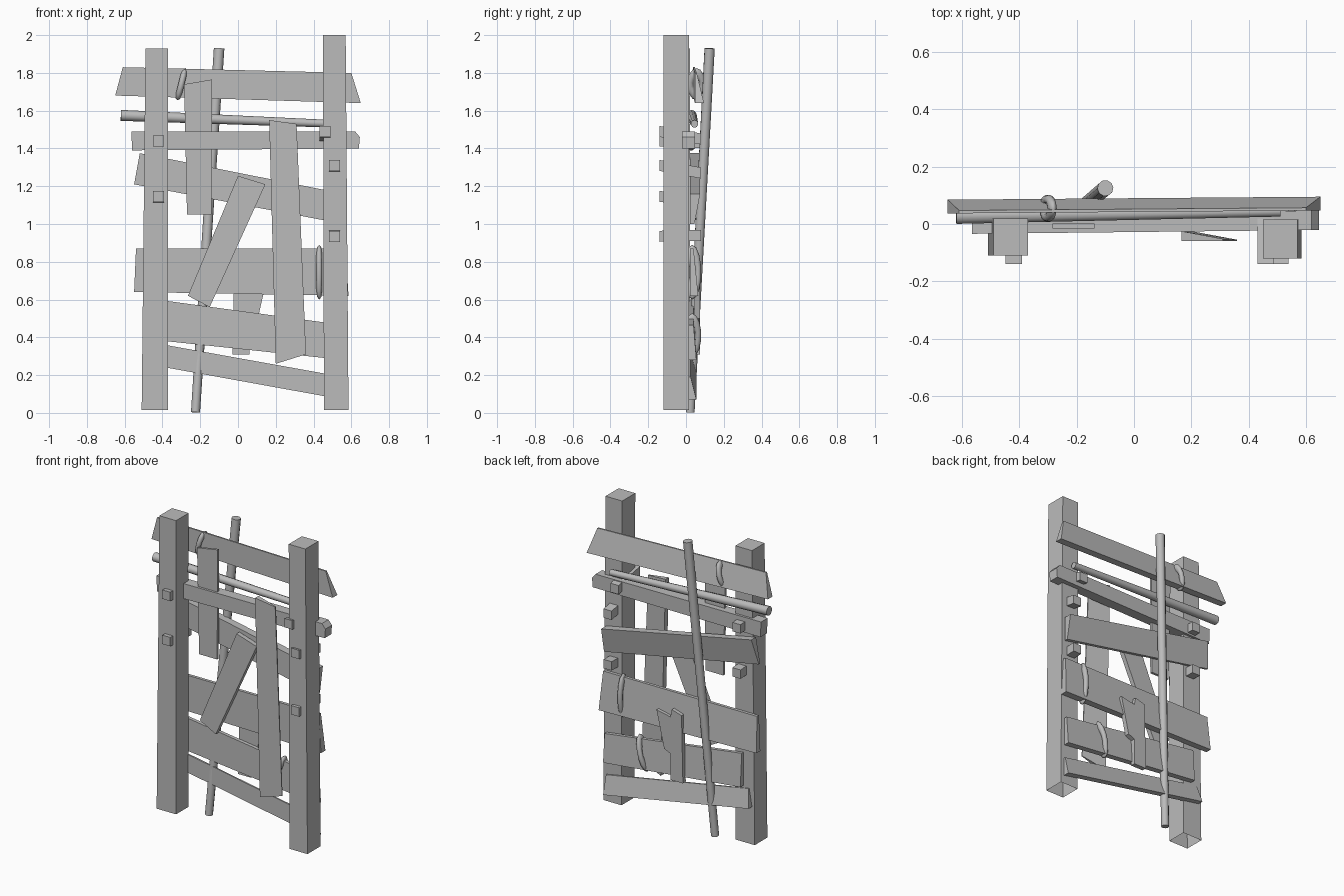
import bpy, bmesh, math
from mathutils import Vector

if "Cube" in bpy.data.objects:
    bpy.data.objects.remove(bpy.data.objects["Cube"], do_unlink=True)

GREY = (0.5, 0.5, 0.5, 1)
wood = bpy.data.materials.new("weathered grey")
wood.use_nodes = True
wood.diffuse_color = GREY
wood.node_tree.nodes["Principled BSDF"].inputs["Base Color"].default_value = GREY


def loft(name, first, second, cap_first=True):
    """Join two matching outlines into a solid."""
    bm = bmesh.new()
    a = [bm.verts.new(p) for p in first]
    b = [bm.verts.new(p) for p in second]
    n = len(a)
    if cap_first:
        bm.faces.new(a)
    bm.faces.new(b[::-1])
    for i in range(n):
        j = (i + 1) % n
        bm.faces.new((a[i], b[i], b[j], a[j]))
    bmesh.ops.recalc_face_normals(bm, faces=bm.faces)
    mesh = bpy.data.meshes.new(name)
    bm.to_mesh(mesh)
    bm.free()
    mesh.materials.append(wood)
    obj = bpy.data.objects.new(name, mesh)
    bpy.context.collection.objects.link(obj)
    return obj


def plank(name, outline, front, back, slope=0.0):
    """Board from an x-z outline; back gives the depth at each corner."""
    loft(name,
         [(x, front + slope * x, z) for x, z in outline],
         [(x, y + slope * x, z) for (x, z), y in zip(outline, back)])


def post(name, low, high, y0, y1, top):
    def ring(x0, x1, z):
        return [(x0, y0, z), (x1, y0, z), (x1, y1, z), (x0, y1, z)]
    loft(name, ring(*low, 0.015), ring(*high, top), cap_first=False)


def pole(name, start, end, r1, r2):
    a, b = Vector(start), Vector(end)
    bpy.ops.mesh.primitive_cone_add(vertices=10, radius1=r1, radius2=r2,
                                    depth=(b - a).length, location=(a + b) / 2)
    obj = bpy.context.object
    obj.rotation_euler = (b - a).to_track_quat('Z', 'Y').to_euler()
    finish(obj, name)


def finish(obj, name):
    obj.name = name
    obj.data.materials.append(wood)
    bpy.ops.object.shade_smooth_by_angle(angle=math.radians(50))


def binding(name, x, y, z, height, tilt):
    """Stretched ring tied round a board."""
    bpy.ops.mesh.primitive_torus_add(major_segments=14, minor_segments=8,
                                     major_radius=0.032, minor_radius=0.016,
                                     location=(x, y, z))
    obj = bpy.context.object
    obj.rotation_euler = (0, math.radians(90), 0)
    bpy.ops.object.transform_apply(location=False, rotation=True, scale=False)
    obj.scale.z = height / 0.096
    obj.rotation_euler.y = math.radians(tilt)
    finish(obj, name)


def peg(name, x, z, drop, front=-0.14, back=0.08, s=0.029):
    """Square peg driven through a post, sloping slightly."""
    def ring(y, zc):
        return [(x - s, y, zc - s), (x + s, y, zc - s), (x + s, y, zc + s), (x - s, y, zc + s)]
    loft(name, ring(front, z), ring(back, z - drop))


# Upright posts, open underneath
post("right_post", (-0.51, -0.37), (-0.49, -0.37), -0.11, 0.02, 1.93)
post("left_post", (0.455, 0.585), (0.45, 0.57), -0.12, 0.015, 2.0)

# Cross boards, mostly wedge shaped
plank("top_board", [(-0.65, 1.68), (-0.61, 1.83), (0.60, 1.80), (0.65, 1.64)],
      0.042, [0.09, 0.052, 0.052, 0.09], 0.008)
plank("square_rail", [(-0.56, 1.39), (-0.565, 1.49), (0.62, 1.49), (0.645, 1.46), (0.64, 1.40)],
      -0.028, [0.04] * 5, 0.011)
plank("upper_board", [(-0.55, 1.21), (-0.52, 1.375), (0.56, 1.16), (0.56, 1.0)],
      0.022, [0.035, 0.07, 0.075, 0.045])
plank("middle_board", [(-0.55, 0.64), (-0.54, 0.87), (0.57, 0.87), (0.585, 0.62)],
      0.02, [0.06, 0.04, 0.04, 0.065])
plank("lower_board", [(-0.43, 0.385), (-0.43, 0.60), (0.56, 0.465), (0.56, 0.28)],
      0.017, [0.055, 0.04, 0.04, 0.055])
plank("bottom_board", [(-0.49, 0.26), (-0.47, 0.375), (0.56, 0.19), (0.56, 0.07)],
      0.015, [0.055, 0.025, 0.025, 0.055])

# Upright and leaning slats
plank("upper_slat", [(-0.27, 1.05), (-0.285, 1.74), (-0.137, 1.765), (-0.14, 1.05)],
      -0.015, [0.001] * 4)
plank("long_slat", [(0.20, 0.26), (0.165, 1.55), (0.31, 1.53), (0.36, 0.31)],
      -0.06, [-0.025, -0.025, -0.052, -0.055])
plank("leaning_slat", [(-0.265, 0.62), (0.0, 1.255), (0.145, 1.21), (-0.15, 0.56)],
      -0.015, [0.015] * 4)
plank("broken_slat", [(-0.03, 0.31), (-0.02, 0.75), (0.05, 0.77), (0.06, 0.72),
                      (0.16, 0.74), (0.105, 0.50), (0.06, 0.48), (0.06, 0.31)],
      0.045, [0.075] * 8)

# Round poles
pole("crossing_pole", (-0.62, 0.028, 1.575), (0.51, 0.045, 1.53), 0.029, 0.02)
pole("tall_pole", (-0.225, 0.022, 0.003), (-0.10, 0.125, 1.93), 0.024, 0.028)

# Bindings round the boards
binding("top_binding", -0.30, 0.055, 1.74, 0.175, 14)
binding("middle_binding", 0.43, 0.033, 0.745, 0.29, 0)
binding("lower_binding", 0.285, 0.033, 0.41, 0.24, 14)

# Pegs through the posts
for i, (x, z, drop) in enumerate([(-0.42, 1.44, 0.01), (-0.42, 1.145, 0.01),
                                  (0.46, 1.49, 0.04), (0.51, 1.31, 0.04),
                                  (0.51, 0.935, -0.005)]):
    peg("peg_%d" % (i + 1), x, z, drop)
